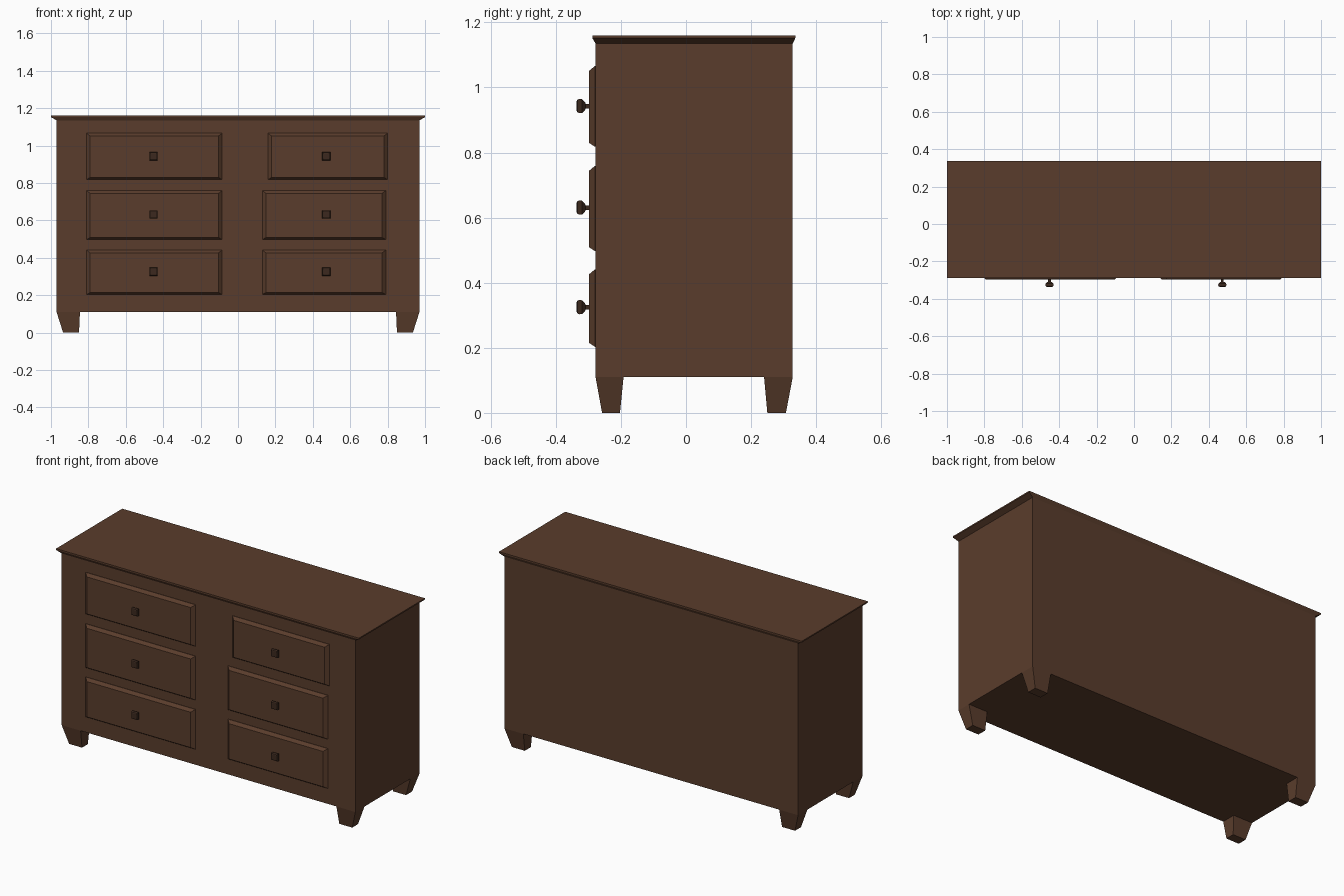
import bpy, bmesh

if "Cube" in bpy.data.objects:
    bpy.data.objects.remove(bpy.data.objects["Cube"])


def material(name, rgb):
    m = bpy.data.materials.new(name)
    m.diffuse_color = (*rgb, 1)
    m.use_nodes = True
    m.node_tree.nodes["Principled BSDF"].inputs["Base Color"].default_value = m.diffuse_color
    return m


WOOD = material("brown_wood", (0.102, 0.046, 0.025))
KNOB = material("dark_knob", (0.045, 0.022, 0.013))


def loft(name, rings, mat=WOOD):
    """Skin a stack of four-point rings and cap both ends."""
    bm = bmesh.new()
    loops = [[bm.verts.new(p) for p in ring] for ring in rings]
    for a, b in zip(loops, loops[1:]):
        for i in range(4):
            j = (i + 1) % 4
            bm.faces.new((a[i], a[j], b[j], b[i]))
    bm.faces.new(loops[0])
    bm.faces.new(loops[-1])
    bmesh.ops.recalc_face_normals(bm, faces=bm.faces)
    mesh = bpy.data.meshes.new(name)
    bm.to_mesh(mesh)
    bm.free()
    mesh.materials.append(mat)
    obj = bpy.data.objects.new(name, mesh)
    bpy.context.collection.objects.link(obj)
    return obj


def flat(x0, x1, y0, y1, z):
    return [(x0, y0, z), (x1, y0, z), (x1, y1, z), (x0, y1, z)]


def upright(x0, x1, z0, z1, y):
    return [(x0, y, z0), (x1, y, z0), (x1, y, z1), (x0, y, z1)]


FRONT, BACK = -0.278, 0.328

# Carcass and flared top board
loft("cabinet_body", [flat(-0.97, 0.97, FRONT, BACK, z) for z in (0.11, 1.137)])
loft("top_board", [flat(-0.97, 0.97, FRONT, BACK, 1.135),
                   flat(-1, 1, -0.288, 0.336, 1.152),
                   flat(-1, 1, -0.288, 0.336, 1.16)])

# Tapered feet
for side, s in (("left", -1), ("right", 1)):
    for end, top_y, low_y in (("front", (FRONT, -0.192), (-0.258, -0.203)),
                              ("back", (0.24, BACK), (0.25, 0.307))):
        loft(f"{end}_{side}_leg", [flat(s * 0.935, s * 0.85, *low_y, 0),
                                   flat(s * 0.97, s * 0.845, *top_y, 0.11)])

# Drawer fronts with sloped borders, each with a square mushroom knob
rows = {"upper": (0.818, 1.066, 0.943), "middle": (0.497, 0.759, 0.631),
        "lower": (0.203, 0.441, 0.325)}
columns = {"left": ((-0.81, -0.085), -0.452), "right": ((0.13, 0.79), 0.472)}
knob_profile = [(-0.29, 0.007), (-0.309, 0.007), (-0.310, 0.012), (-0.319, 0.021),
                (-0.328, 0.022), (-0.334, 0.019), (-0.336, 0.015)]

for row, (z0, z1, kz) in rows.items():
    for col, ((x0, x1), kx) in columns.items():
        if (row, col) == ("upper", "right"):
            x0, x1 = 0.16, 0.80
        loft(f"{row}_{col}_drawer", [
            upright(x0, x1, z0, z1, FRONT + 0.01),
            upright(x0, x1, z0, z1, FRONT - 0.002),
            upright(x0 + 0.02, x1 - 0.02, z0 + 0.012, z1 - 0.015, -0.298)])
        loft(f"{row}_{col}_knob", [
            upright(kx - r, kx + r, kz - r, kz + r, y) for y, r in knob_profile], KNOB)
